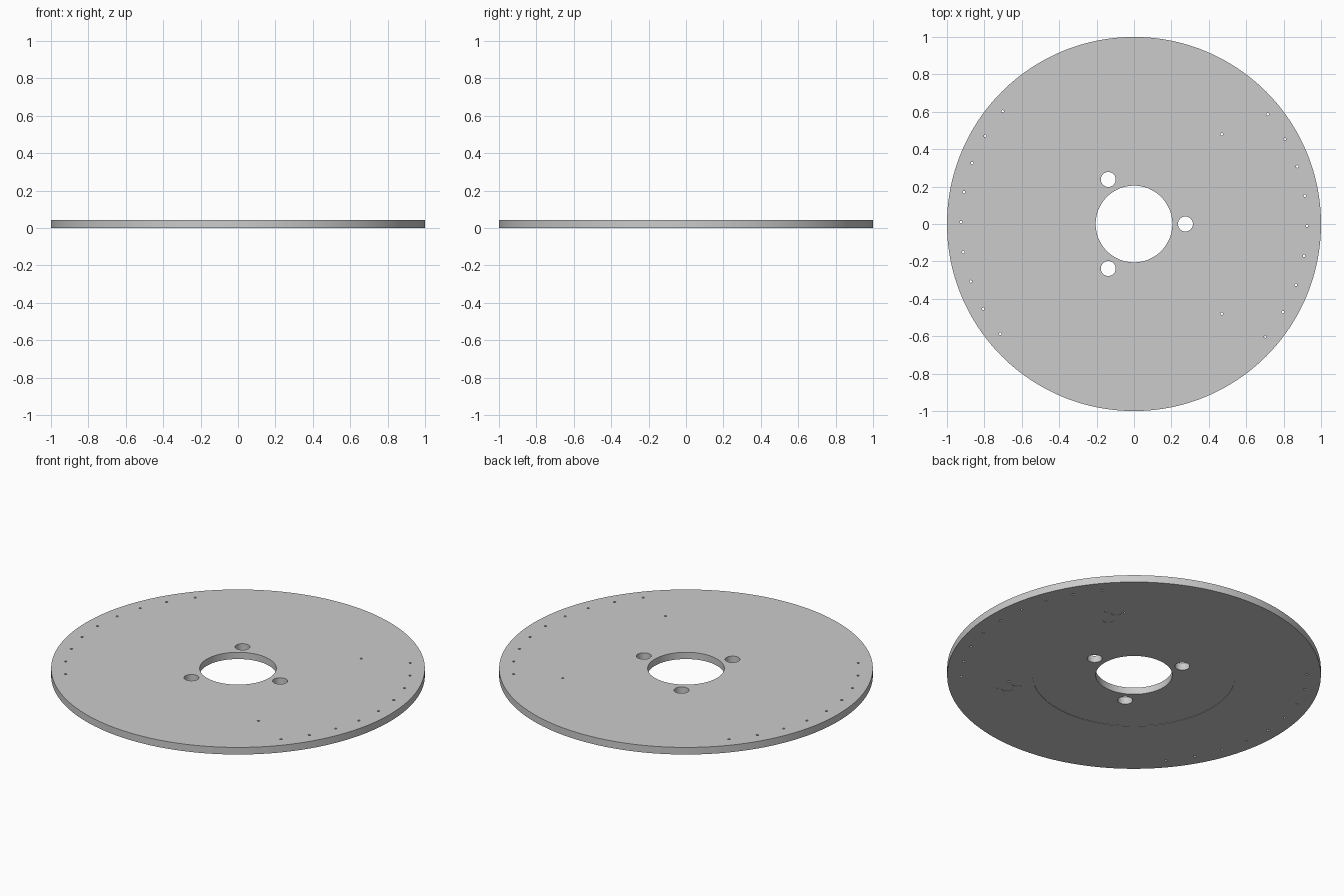
import bpy, bmesh
from math import radians, cos, sin
from mathutils import Matrix

if "Cube" in bpy.data.objects:
    bpy.data.objects.remove(bpy.data.objects["Cube"])

THICK = 0.042


def cylinders(name, specs):
    """One mesh holding upright cylinders: (x, y, radius, z0, z1, sides)."""
    bm = bmesh.new()
    for x, y, r, z0, z1, n in specs:
        bmesh.ops.create_cone(bm, cap_ends=True, segments=n, radius1=r, radius2=r,
                              depth=z1 - z0,
                              matrix=Matrix.Translation((x, y, (z0 + z1) / 2)))
    mesh = bpy.data.meshes.new(name)
    bm.to_mesh(mesh)
    bm.free()
    obj = bpy.data.objects.new(name, mesh)
    bpy.context.collection.objects.link(obj)
    return obj


def through(x, y, r, n):
    return (x, y, r, -0.05, THICK + 0.05, n)


def polar(radius, degrees):
    return radius * cos(radians(degrees)), radius * sin(radians(degrees))


# Round plate
disc = cylinders("disc_plate", [(0, 0, 1.0, 0, THICK, 192)])

# Shaft hole and three bolt holes
holes = [through(0, 0, 0.205, 96)]
holes += [through(*polar(0.275, a), 0.04, 40) for a in (0, 120, 240)]

# Two opposite arcs of pin holes near the rim
for side in (0, 180):
    holes += [through(*polar(0.925, side - 0.6 + 10 * i), 0.007, 12) for i in range(-4, 5)]

# Two inner pin holes
holes += [through(0.47, s * 0.48, 0.007, 12) for s in (1, -1)]

# Shallow round recess and small pockets on the underside
recesses = [(0, 0, 0.543, -0.05, 0.002, 128)]
recesses += [(x, y, r, -0.05, 0.002, 24) for x, y, r in (
    (0.507, 0.455, 0.03), (0.488, 0.366, 0.03), (0.55, 0.43, 0.012),
    (0.42, -0.47, 0.03), (0.43, -0.545, 0.03), (0.48, -0.564, 0.012))]

# Cut the plate
for cutter in (cylinders("recess_cutter", recesses), cylinders("hole_cutter", holes)):
    cutter.hide_render = True
    bpy.context.view_layer.objects.active = disc
    mod = disc.modifiers.new(cutter.name, 'BOOLEAN')
    mod.operation = 'DIFFERENCE'
    mod.solver = 'EXACT'
    mod.object = cutter
    bpy.ops.object.modifier_apply(modifier=mod.name)
    bpy.data.objects.remove(cutter)

bpy.ops.object.select_all(action='DESELECT')
disc.select_set(True)
bpy.context.view_layer.objects.active = disc
bpy.ops.object.shade_smooth_by_angle(angle=radians(40))
